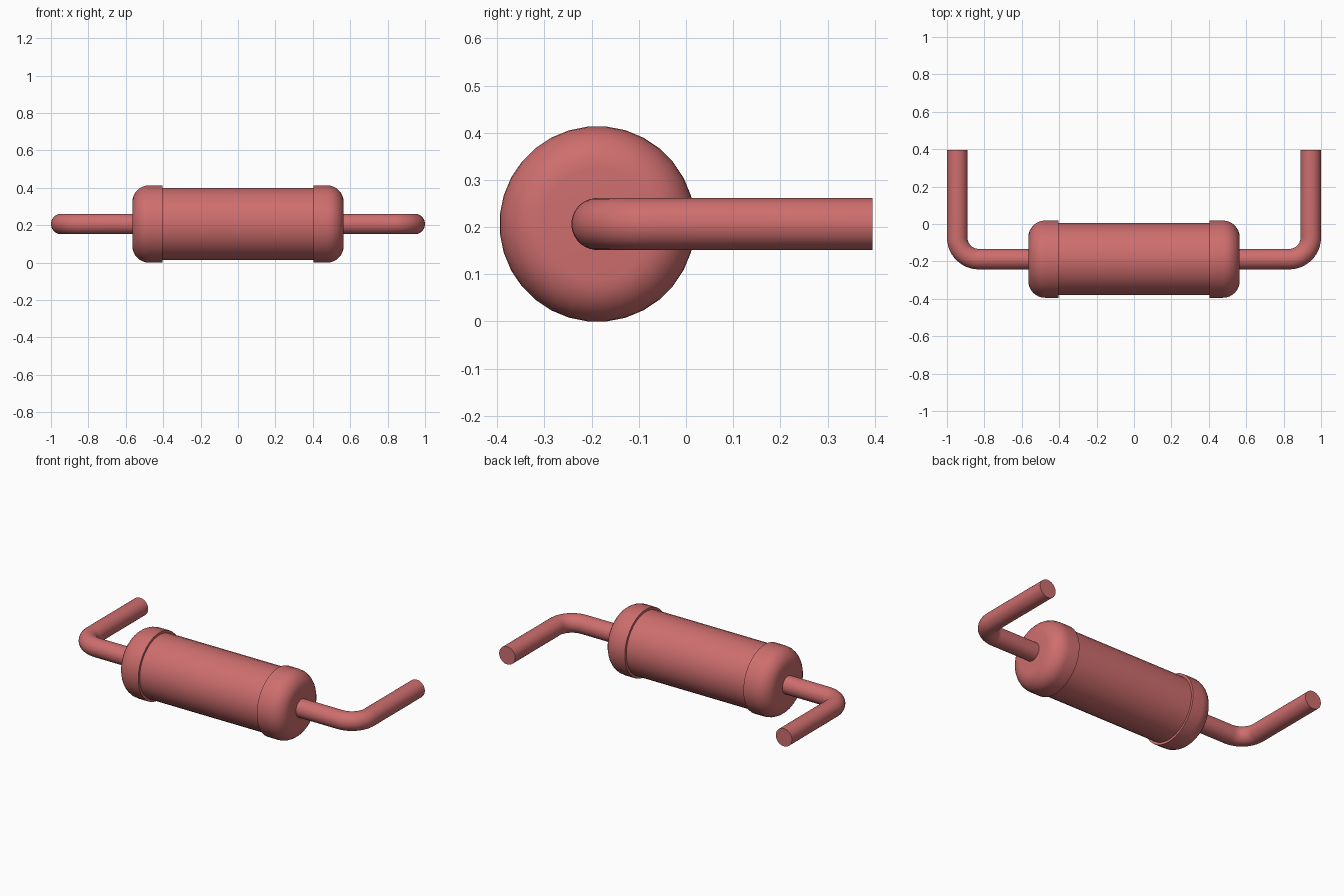
import bpy, bmesh, math
from mathutils import Vector

if "Cube" in bpy.data.objects:
    bpy.data.objects.remove(bpy.data.objects["Cube"])

AXIS_Y, AXIS_Z = -0.188, 0.2065   # centre line of the body
SIDES = 32

coral = bpy.data.materials.new("coral_red")
coral.use_nodes = True
colour = (0.62, 0.155, 0.155, 1)
coral.diffuse_color = colour
coral.node_tree.nodes["Principled BSDF"].inputs["Base Color"].default_value = colour


def loft(name, rings, sides, mirror=False):
    """Skin closed rings given as (x, y, heading, radius), capped at both ends."""
    bm = bmesh.new()
    loops = []
    for x, y, heading, radius in rings:
        across = Vector((-math.sin(heading), math.cos(heading), 0))
        centre = Vector((x, y, AXIS_Z))
        loop = []
        for i in range(sides):
            a = math.tau * (i + 0.5) / sides
            loop.append(bm.verts.new(centre + radius * (across * math.cos(a) + Vector((0, 0, math.sin(a))))))
        loops.append(loop)
    for a, b in zip(loops, loops[1:]):
        for i in range(sides):
            j = (i + 1) % sides
            bm.faces.new((a[i], a[j], b[j], b[i]))
    bm.faces.new(loops[0])
    bm.faces.new(loops[-1])
    bmesh.ops.recalc_face_normals(bm, faces=bm.faces)
    mesh = bpy.data.meshes.new(name)
    bm.to_mesh(mesh)
    bm.free()
    mesh.materials.append(coral)
    obj = bpy.data.objects.new(name, mesh)
    bpy.context.collection.objects.link(obj)
    bpy.ops.object.select_all(action='DESELECT')
    obj.select_set(True)
    bpy.context.view_layer.objects.active = obj
    bpy.ops.object.shade_smooth_by_angle(angle=math.radians(35))
    if mirror:
        obj.modifiers.new("Mirror", 'MIRROR').use_mirror_merge = False
    return obj


# Central cylinder
loft("body", [(-0.45, AXIS_Y, 0, 0.193), (0.45, AXIS_Y, 0, 0.193)], SIDES)

# Rounded end caps
CAP_R, FILLET, CAP_END = 0.2075, 0.09, 0.565
cap = [(0.405, AXIS_Y, 0, CAP_R)]
for i in range(9):
    t = math.pi / 2 * i / 8
    cap.append((CAP_END - FILLET + FILLET * math.sin(t), AXIS_Y, 0,
                CAP_R - FILLET + FILLET * math.cos(t)))
loft("end_caps", cap, SIDES, mirror=True)

# Bent wire leads
WIRE_R, WIRE_X, BEND = 0.055, 0.945, 0.115
wire = [(0.5, AXIS_Y, 0, WIRE_R)]
for i in range(13):
    t = math.pi / 2 * i / 12
    wire.append((WIRE_X - BEND + BEND * math.sin(t),
                 AXIS_Y + BEND - BEND * math.cos(t), t, WIRE_R))
wire.append((WIRE_X, 0.395, math.pi / 2, WIRE_R))
loft("wire_leads", wire, SIDES, mirror=True)
